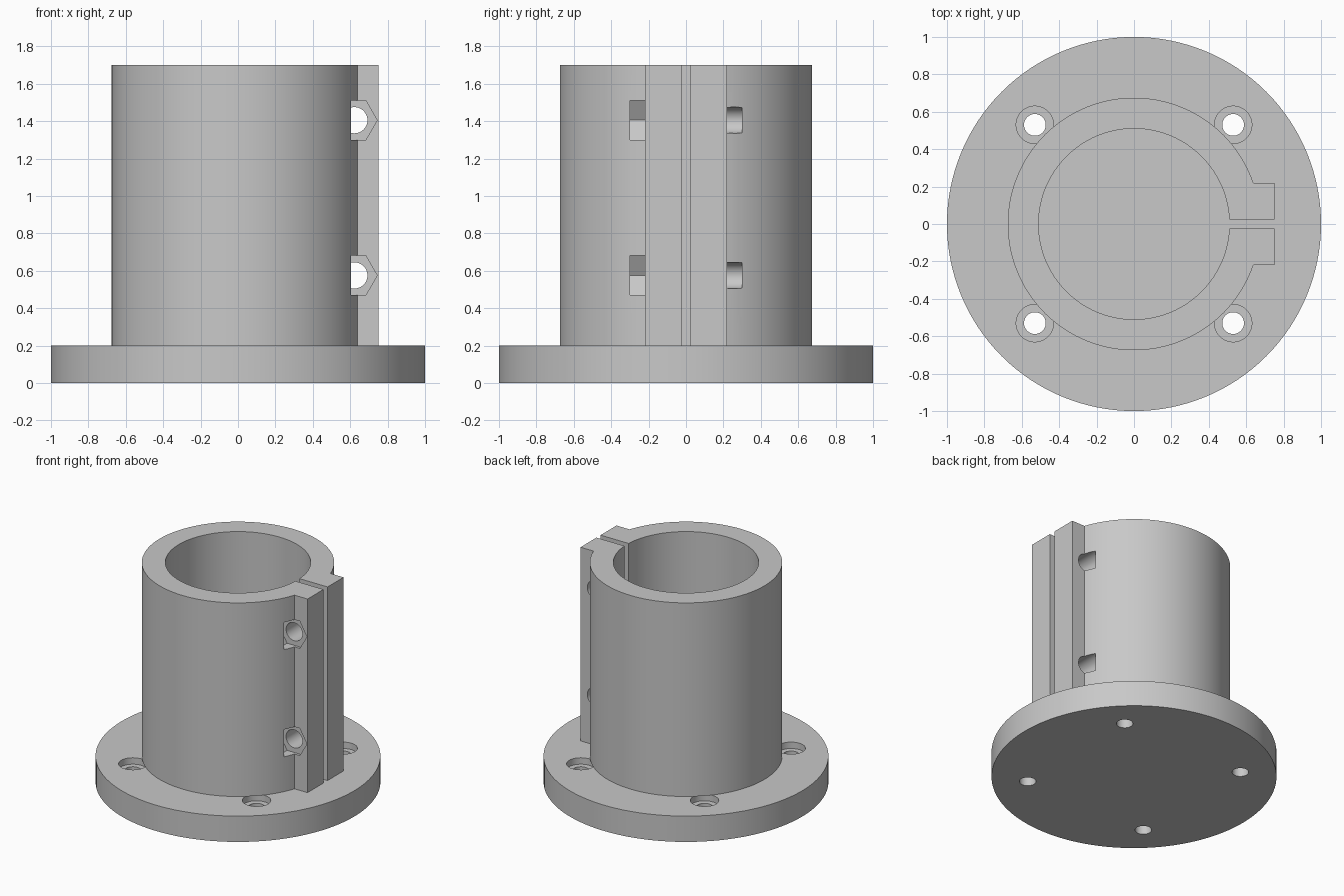
import bpy, bmesh
from math import asin, cos, sin, pi, radians

default = bpy.data.objects.get("Cube")
if default:
    bpy.data.objects.remove(default, do_unlink=True)

# Single grey material
grey = bpy.data.materials.new("plain grey")
grey.use_nodes = True
colour = (0.58, 0.58, 0.58, 1)
grey.diffuse_color = colour
grey.node_tree.nodes["Principled BSDF"].inputs["Base Color"].default_value = colour

BASE_TOP, TOP = 0.2, 1.7
OUTER, BORE = 0.675, 0.51
LUG_X, LUG_Y, SLOT_Y = 0.75, 0.22, 0.025


def cylinder(name, radius, depth, location, sides=64, rotation=(0, 0, 0)):
    bpy.ops.mesh.primitive_cylinder_add(vertices=sides, radius=radius, depth=depth,
                                        location=location, rotation=rotation)
    obj = bpy.context.object
    obj.name = name
    return obj


def cut(target, cutter):
    cutter.hide_render = True
    mod = target.modifiers.new("cut", "BOOLEAN")
    mod.operation = "DIFFERENCE"
    mod.solver = "EXACT"
    mod.object = cutter
    bpy.context.view_layer.objects.active = target
    bpy.ops.object.modifier_apply(modifier=mod.name)
    bpy.data.objects.remove(cutter, do_unlink=True)


def finish(obj):
    obj.data.materials.clear()
    obj.data.materials.append(grey)
    bpy.ops.object.select_all(action="DESELECT")
    obj.select_set(True)
    bpy.context.view_layer.objects.active = obj
    bpy.ops.object.shade_smooth_by_angle(angle=radians(25))


def arc(radius, start, end, steps=128):
    angles = [start + (end - start) * i / steps for i in range(steps + 1)]
    return [(radius * cos(a), radius * sin(a)) for a in angles]


# Round base flange with four counterbored screw holes
flange = cylinder("base_flange", 1, BASE_TOP, (0, 0, BASE_TOP / 2), 128)
for x in (-0.53, 0.53):
    for y in (-0.53, 0.53):
        cut(flange, cylinder("counterbore", 0.1, 0.1, (x, y, BASE_TOP)))
        cut(flange, cylinder("screw_hole", 0.058, 1, (x, y, 0)))
finish(flange)

# Split clamp sleeve: one profile with bore, slot and two lugs, extruded upward
a, b = asin(LUG_Y / OUTER), asin(SLOT_Y / BORE)
outline = arc(OUTER, a, 2 * pi - a) + [(LUG_X, -LUG_Y), (LUG_X, -SLOT_Y)]
outline += arc(BORE, 2 * pi - b, b) + [(LUG_X, SLOT_Y), (LUG_X, LUG_Y)]
bm = bmesh.new()
face = bm.faces.new([bm.verts.new((x, y, BASE_TOP)) for x, y in outline])
extruded = bmesh.ops.extrude_face_region(bm, geom=[face])["geom"]
bmesh.ops.translate(bm, vec=(0, 0, TOP - BASE_TOP),
                    verts=[v for v in extruded if isinstance(v, bmesh.types.BMVert)])
bmesh.ops.recalc_face_normals(bm, faces=bm.faces)
mesh = bpy.data.meshes.new("clamp_sleeve")
bm.to_mesh(mesh)
bm.free()
sleeve = bpy.data.objects.new("clamp_sleeve", mesh)
bpy.context.collection.objects.link(sleeve)

# Two clamp bolt holes, each with a hexagonal nut pocket on the front side
for z in (0.575, 1.405):
    cut(sleeve, cylinder("bolt_hole", 0.07, 0.6, (0.622, 0, z),
                         rotation=(radians(90), 0, 0)))
    cut(sleeve, cylinder("nut_pocket", 0.122, 0.1, (0.622, -0.25, z), 6,
                         rotation=(radians(90), radians(30), 0)))
finish(sleeve)
